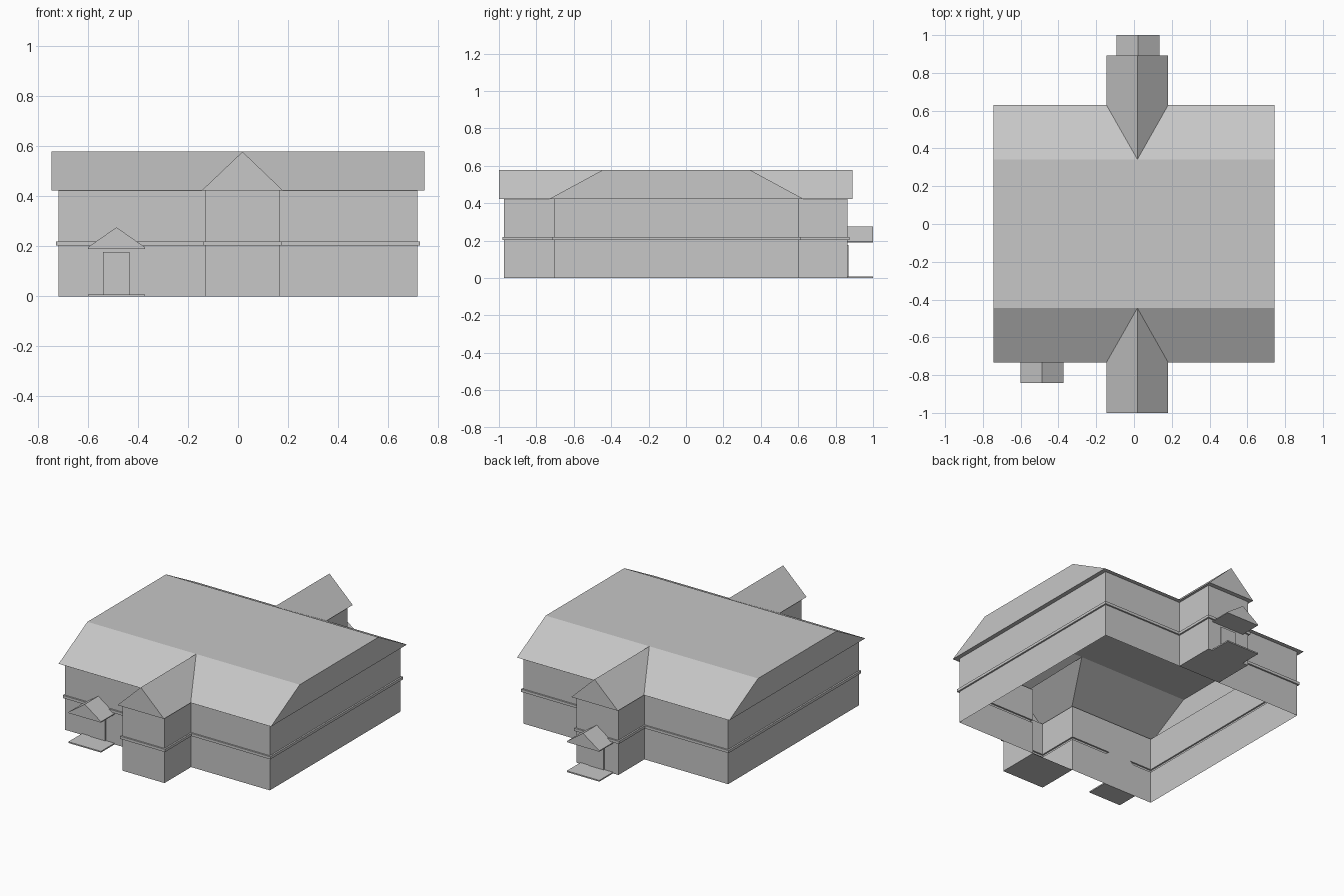
import bpy, bmesh

if "Cube" in bpy.data.objects:
    bpy.data.objects.remove(bpy.data.objects["Cube"])

grey = bpy.data.materials.new("plain_grey")
grey.diffuse_color = (0.57, 0.57, 0.57, 1)
grey.use_nodes = True
grey.node_tree.nodes["Principled BSDF"].inputs["Base Color"].default_value = grey.diffuse_color

EAVE, RIDGE, MID = 0.422, 0.578, 0.018


def make(name, faces):
    """Build a mesh object from a list of polygons, welding shared corners."""
    bm = bmesh.new()
    for f in faces:
        bm.faces.new([bm.verts.new(p) for p in f])
    bmesh.ops.remove_doubles(bm, verts=bm.verts, dist=1e-4)
    bmesh.ops.recalc_face_normals(bm, faces=bm.faces)
    me = bpy.data.meshes.new(name)
    bm.to_mesh(me)
    bm.free()
    me.materials.append(grey)
    ob = bpy.data.objects.new(name, me)
    bpy.context.collection.objects.link(ob)
    return ob


def outline(z, d, dw, de):
    """Cross-shaped plan, grown by d (hall), dw (wing sides), de (wing ends)."""
    x, f, b = 0.718 + d, -0.706 - d, 0.603 + d
    wl, wr, wf, wb = -0.13 - dw, 0.165 + dw, -0.972 - de, 0.863 + de
    pts = [(-x, f), (wl, f), (wl, wf), (wr, wf), (wr, f), (x, f),
           (x, b), (wr, b), (wr, wb), (wl, wb), (wl, b), (-x, b)]
    return [(px, py, z) for px, py in pts]


def skin(loops):
    """Quads between consecutive closed loops."""
    out = []
    for a, b in zip(loops, loops[1:]):
        n = len(a)
        out += [[a[i], a[(i + 1) % n], b[(i + 1) % n], b[i]] for i in range(n)]
    return out


def box(x0, x1, y0, y1, z0, z1):
    base = [(x0, y0), (x1, y0), (x1, y1), (x0, y1)]
    lo = [(x, y, z0) for x, y in base]
    hi = [(x, y, z1) for x, y in base]
    return skin([lo, hi]) + [lo, hi]


# walls with a projecting band course, and floors under the two wings
levels = [(0, 0), (0.203, 0), (0.203, 0.01), (0.22, 0.01), (0.22, 0), (EAVE, 0)]
loops = [outline(z, d, d, d) for z, d in levels]
ground = loops[0]
make("walls", skin(loops) + [ground[1:5], ground[7:11]])

# roof: soffit, flat top, end walls, slopes and the two wing gables
eave = outline(EAVE, 0.027, 0.016, 0.028)
X = eave[5][0]
TOP_Y = {"front": -0.445, "back": 0.342}
faces = skin([outline(EAVE, 0, 0, 0), eave])
faces.append([(-X, TOP_Y["front"], RIDGE), (MID, TOP_Y["front"], RIDGE),
              (X, TOP_Y["front"], RIDGE), (X, TOP_Y["back"], RIDGE),
              (MID, TOP_Y["back"], RIDGE), (-X, TOP_Y["back"], RIDGE)])
for side, ring in (("front", eave[0:6]), ("back", eave[11:5:-1])):
    left, in_l, out_l, out_r, in_r, right = ring
    ty = TOP_Y[side]
    apex = (MID, ty, RIDGE)
    peak = (MID, out_l[1], RIDGE)
    faces += [[left, in_l, apex, (-X, ty, RIDGE)],
              [in_r, right, (X, ty, RIDGE), apex],
              [in_l, out_l, peak, apex],
              [out_r, in_r, apex, peak],
              [out_l, out_r, peak]]
for s in (-1, 1):
    faces.append([(s * X, eave[0][1], EAVE), (s * X, eave[6][1], EAVE),
                  (s * X, TOP_Y["back"], RIDGE), (s * X, TOP_Y["front"], RIDGE)])
make("roof", faces)


def porch(name, cx, wall, end):
    """Step slab, door panel and small gabled canopy against a wall."""
    hw = 0.114
    make(name + "_step", box(cx - hw, cx + hw, wall, end, 0, 0.008))
    out = 0.006 if end > wall else -0.006
    make(name + "_door", box(cx - 0.053, cx + 0.053, wall, wall + out, 0.008, 0.177))
    prof = [(-hw, 0.19), (hw, 0.19), (hw, 0.196), (0, 0.276), (-hw, 0.196)]
    a, b = [[(cx + x, y, z) for x, z in prof] for y in (wall, end)]
    make(name + "_canopy", skin([a, b]) + [a, b])


porch("front_porch", -0.486, -0.706, -0.842)
porch("back_porch", 0.022, 0.863, 1.0)
